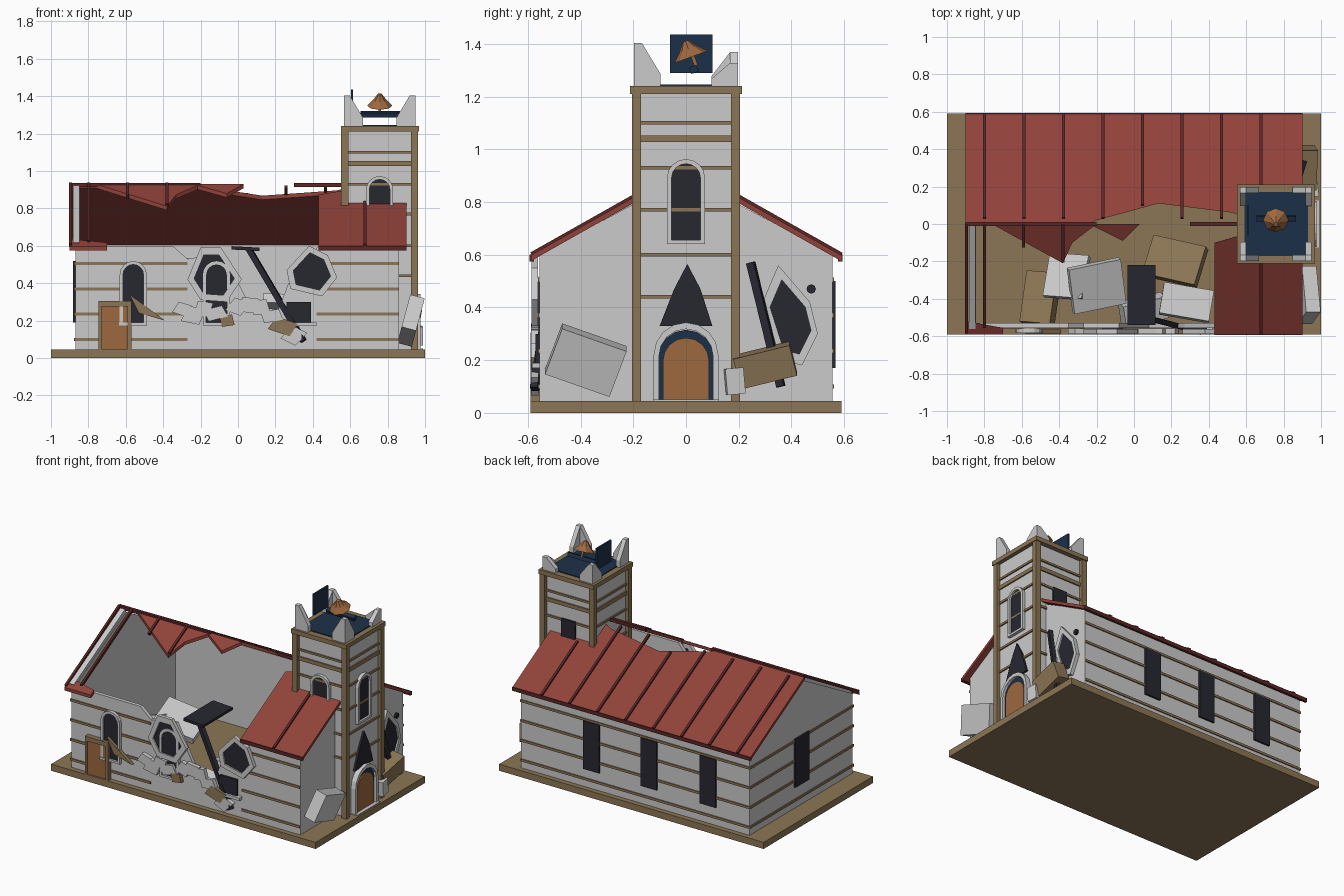
import bpy, bmesh, math, random
from mathutils import Vector

if "Cube" in bpy.data.objects:
    bpy.data.objects.remove(bpy.data.objects["Cube"])

random.seed(4)

def mat(name, c):
    m = bpy.data.materials.new(name)
    m.diffuse_color = (*c, 1)
    m.use_nodes = True
    m.node_tree.nodes["Principled BSDF"].inputs["Base Color"].default_value = m.diffuse_color
    return m

TAN = mat("tan_timber", (.26, .18, .09))
RED = mat("red_roof", (.28, .055, .042))
MAROON = mat("dark_red_trim", (.10, .02, .018))
DARK = mat("dark_opening", (.02, .02, .03))
NAVY = mat("navy", (.012, .03, .065))
ORANGE = mat("orange_wood", (.34, .14, .05))

def make(name, verts, faces, m=None):
    bm = bmesh.new()
    vs = [bm.verts.new(v) for v in verts]
    for f in faces:
        bm.faces.new([vs[i] for i in f])
    bmesh.ops.recalc_face_normals(bm, faces=bm.faces)
    me = bpy.data.meshes.new(name)
    bm.to_mesh(me)
    bm.free()
    ob = bpy.data.objects.new(name, me)
    bpy.context.collection.objects.link(ob)
    if m:
        me.materials.append(m)
    return ob

def place(axis, u, v, d):
    return {'x': (d, u, v), 'y': (u, d, v), 'z': (u, v, d)}[axis]

def loft(name, a, b, m=None):
    n = len(a)
    return make(name, a + b, [list(range(n)), list(range(n, 2 * n))] +
                [[i, (i + 1) % n, n + (i + 1) % n, n + i] for i in range(n)], m)

def prism(name, axis, pts, d0, d1, m=None):
    return loft(name, [place(axis, u, v, d0) for u, v in pts], [place(axis, u, v, d1) for u, v in pts], m)

def frame(name, axis, outer, inner, d0, d1, m=None):
    n = len(outer)
    verts = [place(axis, u, v, d) for d in (d0, d1) for ring in (outer, inner) for u, v in ring]
    faces = [[p*n + i, p*n + (i+1) % n, q*n + (i+1) % n, q*n + i]
             for i in range(n) for p, q in ((0, 1), (2, 3), (0, 2), (1, 3))]
    return make(name, verts, faces, m)

def rect(u0, u1, v0, v1):
    return [(u0, v0), (u1, v0), (u1, v1), (u0, v1)]

def scaled(pts, k):
    cu, cv = (sum(p[i] for p in pts) / len(pts) for i in (0, 1))
    return [(cu + (u - cu)*k, cv + (v - cv)*k) for u, v in pts]

def box(name, x0, x1, y0, y1, z0, z1, m=None):
    return prism(name, 'z', rect(x0, x1, y0, y1), z0, z1, m)

def chunk(name, c, s, rot, m=None):
    x, y, z = (v / 2 for v in s)
    ob = box(name, -x, x, -y, y, -z, z, m)
    ob.location = c
    ob.rotation_euler = [math.radians(r) for r in rot]
    return ob

def strut(name, p, q, w, h, m=None):
    p, q = Vector(p), Vector(q)
    ob = chunk(name, (p + q) / 2, ((q - p).length, w, h), (0, 0, 0), m)
    ob.rotation_euler = (q - p).to_track_quat('X', 'Z').to_euler()

def arch(c, w, z0, z1, n=8):
    r = w / 2
    return [(c - r, z0), (c + r, z0)] + [(c + r * math.cos(math.pi*i/n), z1 - r + r * math.sin(math.pi*i/n)) for i in range(n + 1)]

def arched_window(name, axis, c, z0, z1, face, out):
    prism(name + "_glass", axis, arch(c, .11, z0, z1), face - out*.01, face + out*.008, DARK)
    frame(name + "_frame", axis, arch(c, .145, z0 - .015, z1 + .018), arch(c, .11, z0, z1), face, face + out*.022)

def broken_hole(name, axis, pts, face, out):
    inner = scaled(pts, .74)
    frame(name + "_rim", axis, pts, inner, face, face + out*.025)
    prism(name + "_dark", axis, inner, face, face + out*.015, DARK)

def rz(y):
    return .93 - .564 * abs(y)

def roof(name, pts):
    return loft(name, [(x, y, rz(y)) for x, y in pts], [(x, y, rz(y) - .022) for x, y in pts], RED)

# base and nave walls
box("base_slab", -1, 1, -.59, .59, 0, .045, TAN)
gable = [(-.555, .045), (.555, .045), (.555, .6), (0, .9), (-.555, .6)]
prism("left_gable", 'x', gable, -.87, -.845)
prism("right_gable", 'x', gable, .835, .86)
box("back_wall", -.86, .85, .53, .555, .045, .605)
prism("broken_front_wall", 'y', [(-.86, .045), (.85, .045), (.85, .6), (.43, .6), (.27, .4), (.2, .22),
      (.08, .25), (-.08, .56), (-.27, .53), (-.35, .6), (-.86, .6)], -.555, -.53)
for i in range(4):
    z = .092 + .135 * i
    box("back_band", -.87, .86, .55, .562, z, z + .016, TAN)
    box("left_band", -.877, -.86, -.56, .56, z, z + .016, TAN)
    for x0, x1 in ((-.875, -.27), (.42, .86)):
        box("front_band", x0, x1, -.562, -.55, z, z + .016, TAN)

# windows of the nave
for x in (-.56, -.115, .32):
    box("back_window", x - .06, x + .06, .55, .568, .17, .5, DARK)
    if x < 0:
        arched_window("front_window", 'y', x, .19, .5, -.56, -1)
box("left_window", -.882, -.86, -.075, .075, .19, .52, DARK)
box("low_window_glass", .26, .39, -.57, -.55, .19, .3, DARK)
box("low_window_sill", .25, .42, -.585, -.55, .17, .19)
broken_hole("front_hole", 'y', [(-.27, .42), (-.2, .59), (-.09, .59), (.02, .42), (-.06, .3), (-.2, .31)], -.562, -1)
broken_hole("front_hole", 'y', [(.26, .47), (.38, .6), (.48, .55), (.53, .43), (.45, .33), (.28, .37)], -.562, -1)
broken_hole("gable_hole", 'x', [(.29, .42), (.35, .56), (.47, .42), (.5, .3), (.44, .18), (.36, .2)], .86, 1)
prism("round_vent", 'x', [(.475 + .018*math.cos(i*math.pi/4), .47 + .018*math.sin(i*math.pi/4)) for i in range(8)], .85, .875, DARK)

# side door
box("side_door", -.73, -.585, -.58, -.55, .045, .28, ORANGE)
frame("side_door_frame", 'y', rect(-.745, -.57, .045, .305), rect(-.73, -.59, .047, .275), -.59, -.55, TAN)
box("side_door_handle", -.635, -.595, -.588, -.578, .175, .19)

# broken roof
roof("back_roof", [(-.9, .59), (.9, .59), (.9, 0), (.62, .02), (.53, .06), (.13, .11), (-.2, .02), (-.25, 0), (-.9, 0)])
roof("front_roof_right", [(.43, -.585), (.9, -.585), (.9, 0), (.57, -.06), (.43, -.1)])
roof("hanging_shard", [(-.76, 0), (-.38, -.21), (-.33, -.1), (-.2, 0)])
roof("hanging_shard", [(-.24, 0), (-.06, -.09), (.03, 0)])
roof("eave_fragment", [(-.9, -.59), (-.7, -.59), (-.7, -.555), (-.9, -.52)])
for i in range(8):
    x = -.8 + .2114 * i
    top = (.03, .1, .2)[(i == 4) + 2 * (i == 7)]
    strut("roof_seam", (x, top, rz(top) + .003), (x, .59, rz(.59) + .003), .016, .016, MAROON)
for x, b in ((-.895, -.58), (-.8, -.55), (-.59, -.12), (-.38, -.2), (.68, -.585)):
    strut("front_rafter", (x, 0, rz(0)), (x, b, rz(b)), .016, .02, MAROON)
strut("gable_coping", (-.865, 0, .91), (-.865, -.555, .605), .035, .03)
for x0, x1 in ((-.9, -.2), (.3, .58)):
    box("ridge_beam", x0, x1, -.01, .01, .915, .937, MAROON)
for x0, y in ((.43, -.585), (-.9, .585)):
    box("eave_trim", x0, .9, y - .008, y + .008, .575, .6, MAROON)

# tower
box("tower_body", .575, .94, -.18, .18, .045, 1.235)
for x in (.552, .925):
    for y in (-.205, .17):
        box("tower_post", x, x + .038, y, y + .035, .03, 1.22, TAN)
for z in (.44, .60, .77, .93, 1.04, 1.10):
    h = .013 if z == 1.04 else .007
    frame("tower_band", 'z', rect(.566, .949, -.189, .189), rect(.58, .93, -.17, .17), z - h, z + h, TAN)
frame("tower_cornice", 'z', rect(.55, .967, -.212, .212), rect(.6, .92, -.16, .16), 1.21, 1.24, TAN)
box("belfry_floor", .59, .93, -.17, .17, 1.22, 1.246, NAVY)

# broken corner parapets
for sx, sy, h in ((-1, -1, .165), (1, -1, .165), (-1, 1, .13), (1, 1, .09)):
    X, Y = .758 + sx*.19, sy*.197
    for axis, c, s, d, e in (('y', X, sx, Y, sy), ('x', Y, sy, X, sx)):
        prism("corner_parapet", axis, [(c, 1.238), (c - s*.1, 1.238), (c - s*.1, 1.245 + h*.25),
              (c - s*.03, 1.238 + h), (c, 1.238 + h)], d, d - e*.03)

# bell and belfry remains
bm = bmesh.new()
for r0, r1, z, h in ((.068, .036, .016, .032), (.036, .012, .048, .032)):
    for v in bmesh.ops.create_cone(bm, cap_ends=True, segments=8, radius1=r0, radius2=r1, depth=h)["verts"]:
        v.co.z += z
bell = make("bell", [], [], ORANGE)
bm.to_mesh(bell.data)
bm.free()
bell.location, bell.rotation_euler = (.758, .02, 1.35), (.35, 0, 0)
chunk("bell_clapper", (.758, .03, 1.34), (.014, .014, .05), (20, 0, 0), ORANGE)
chunk("belfry_panel", (.61, .02, 1.362), (.012, .16, .145), (0, 0, 0), NAVY)
chunk("belfry_beam", (.76, .03, 1.303), (.21, .03, .026), (20, 0, 0), NAVY)

# tower openings
arched_window("tower_front_window", 'y', .757, .81, .955, -.18, -1)
arched_window("tower_right_window", 'x', 0, .655, .945, .94, 1)
box("tower_back_window", .705, .81, .175, .193, .78, .94, DARK)
prism("gothic_peak", 'x', [(-.1, .33), (.1, .33), (.055, .47), (.005, .565), (-.045, .47)], .93, .953, DARK)
prism("main_door_surround", 'x', arch(0, .21, .03, .315), .93, .957, NAVY)
prism("main_door", 'x', arch(0, .175, .03, .285), .95, .966, ORANGE)
frame("main_door_frame", 'x', arch(0, .245, .03, .343), arch(0, .205, .032, .318), .94, .975)
box("door_step", .94, .99, -.125, .125, .02, .05)

# large fallen blocks, tipped at random
for c, s, m in (((-.5, -.4, .24), (.17, .28, .09), TAN), ((-.36, -.28, .42), (.22, .24, .04), None),
                ((-.2, -.33, .46), (.29, .25, .045), None), ((.28, -.42, .3), (.27, .17, .05), None),
                ((.22, -.2, .16), (.3, .22, .06), TAN), ((.05, -.46, .17), (.24, .12, .1), None)):
    chunk("fallen_block", c, s, [random.uniform(-22, 22) for _ in range(3)], m)
chunk("fallen_slab", (.04, -.38, .585), (.15, .32, .018), (0, 3, 0), DARK)
chunk("gable_block", (.925, -.38, .2), (.08, .26, .19), (-20, 15, 0))
chunk("gable_timber_block", (.925, .3, .18), (.09, .22, .12), (14, 10, 0), TAN)
chunk("door_stone", (.965, .185, .12), (.04, .07, .1), (5, 0, 8))

# loose wall shards scattered along the breach
for i in range(11):
    x, z, r = -.3 + .06*i, random.uniform(.11, .3), random.uniform(.05, .09)
    a = random.uniform(0, 6)
    prism("wall_shard", 'y', [(x + r*math.cos(a + k), z + .7*r*math.sin(a + k)) for k in (0, 1.7, 3.1, 4.9)],
          -.588, -.56, TAN if i % 5 == 4 else None)
prism("timber_shard", 'y', [(-.58, .34), (-.39, .2), (-.53, .24)], -.588, -.565, TAN)
strut("fallen_beam", (.06, -.5, .58), (.35, -.575, .09), .03, .03, DARK)
strut("fallen_beam_gable", (.885, .245, .57), (.92, .36, .1), .025, .03, DARK)
